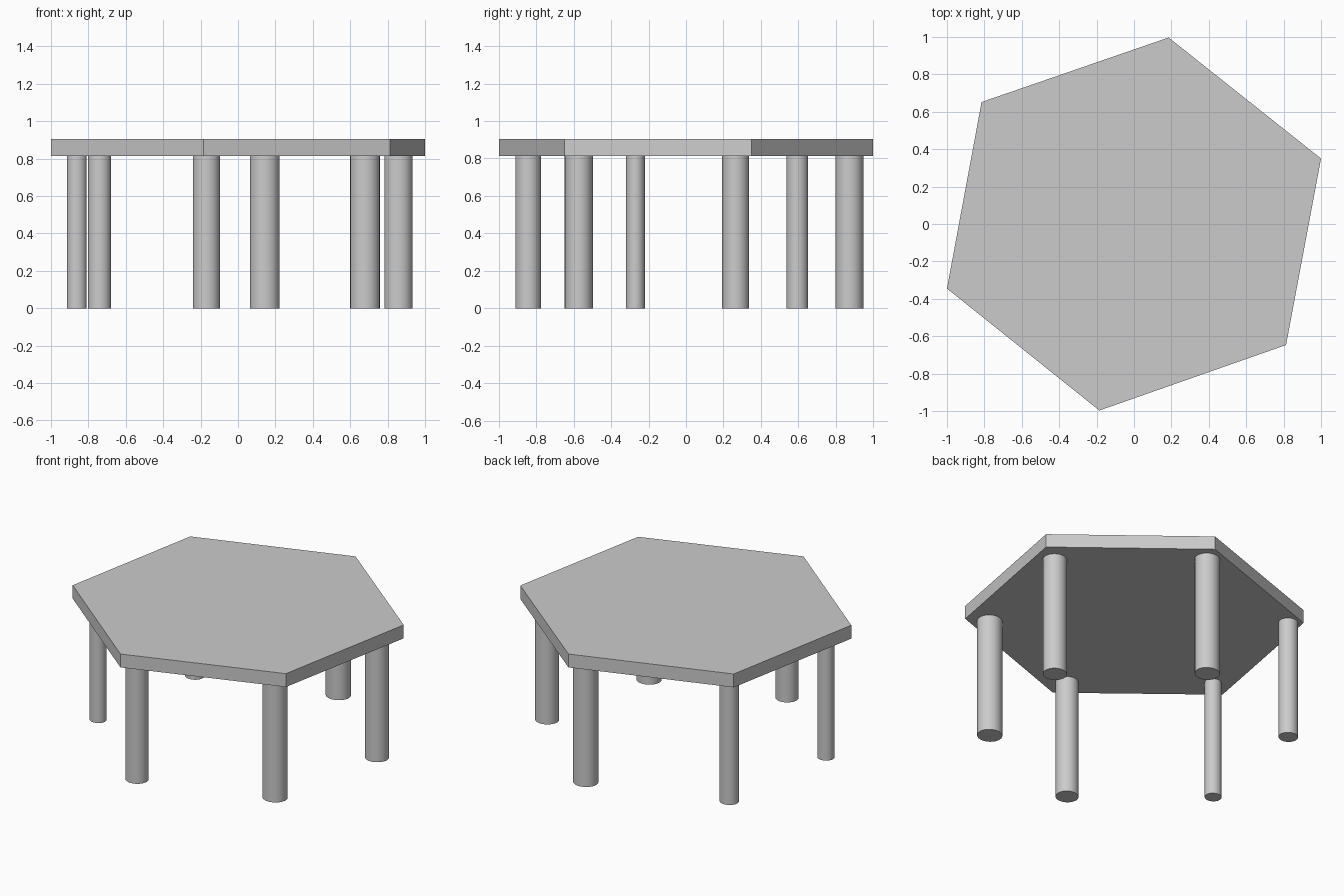
import bpy, bmesh

if "Cube" in bpy.data.objects:
    bpy.data.objects.remove(bpy.data.objects["Cube"])

TOP_Z, UNDER_Z = 0.904, 0.813
CORNERS = [(0.185, 0.997), (1.0, 0.35), (0.813, -0.647),
           (-0.185, -0.997), (-1.0, -0.345), (-0.815, 0.652)]
# x, y, radius along x, radius along y
LEGS = [(0.143, 0.872, 0.079, 0.075), (0.858, 0.265, 0.075, 0.072),
        (0.679, -0.572, 0.079, 0.075), (-0.169, -0.842, 0.072, 0.069),
        (-0.862, -0.27, 0.053, 0.050), (-0.741, 0.594, 0.061, 0.058)]


def make_object(name, bm):
    mesh = bpy.data.meshes.new(name)
    bm.to_mesh(mesh)
    bm.free()
    obj = bpy.data.objects.new(name, mesh)
    bpy.context.collection.objects.link(obj)
    return obj


# Hexagonal table top: outline extruded upwards
bm = bmesh.new()
face = bm.faces.new([bm.verts.new((x, y, UNDER_Z)) for x, y in CORNERS])
ext = bmesh.ops.extrude_face_region(bm, geom=[face], use_keep_orig=True)
for v in ext["geom"]:
    if isinstance(v, bmesh.types.BMVert):
        v.co.z = TOP_Z
bmesh.ops.recalc_face_normals(bm, faces=bm.faces)
make_object("table_top", bm)

# Round legs, one near each corner
for i, (x, y, rx, ry) in enumerate(LEGS, 1):
    bm = bmesh.new()
    bmesh.ops.create_cone(bm, cap_ends=True, segments=48,
                          radius1=1, radius2=1, depth=1)
    bmesh.ops.scale(bm, vec=(rx, ry, UNDER_Z), verts=bm.verts)
    bmesh.ops.translate(bm, vec=(0, 0, UNDER_Z / 2), verts=bm.verts)
    bmesh.ops.recalc_face_normals(bm, faces=bm.faces)
    for f in bm.faces:
        f.smooth = len(f.verts) == 4
    for e in bm.edges:
        e.smooth = all(len(f.verts) == 4 for f in e.link_faces)
    leg = make_object(f"leg_{i}", bm)
    leg.location = (x, y, 0)
